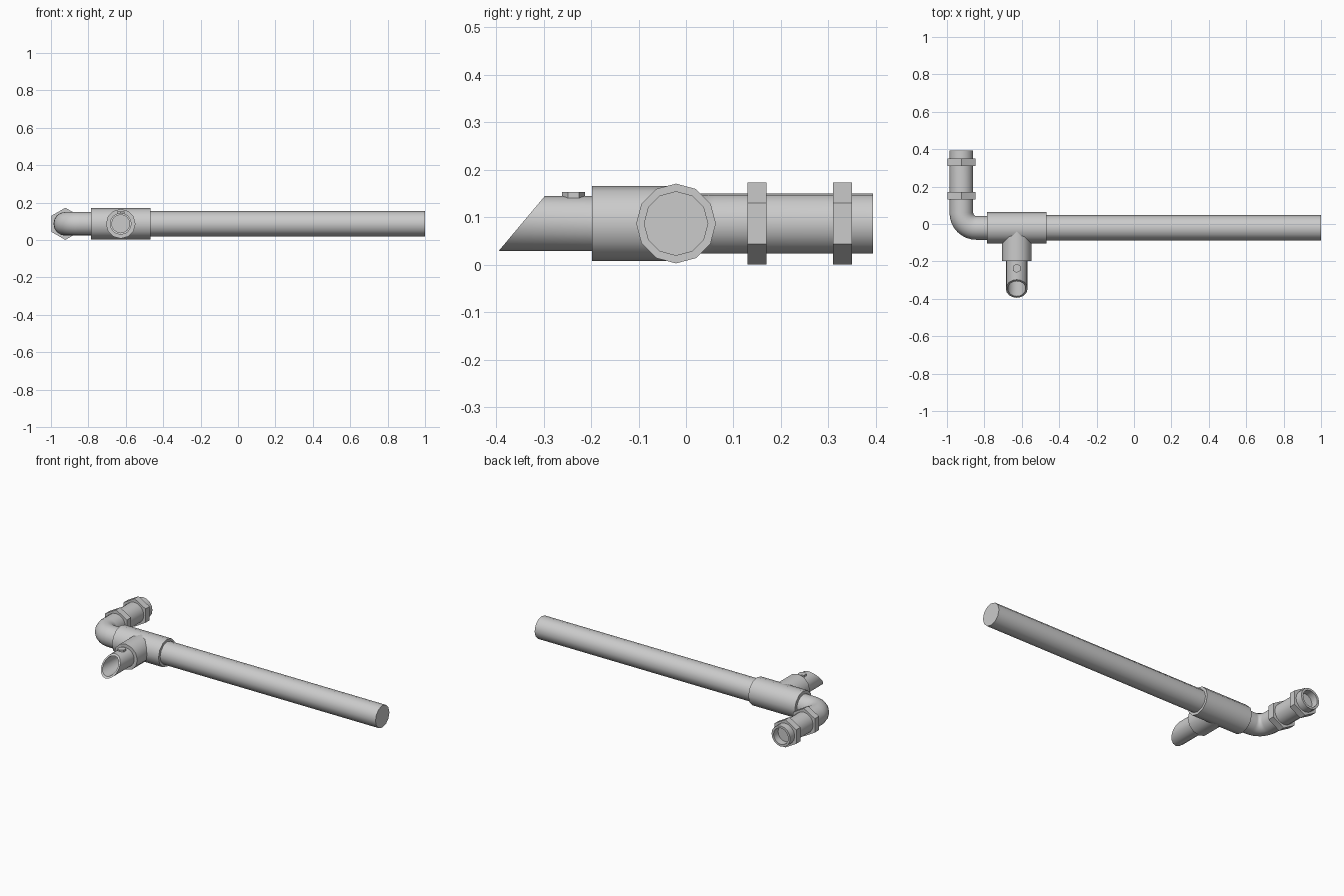
import bpy, bmesh, math
from mathutils import Vector

if "Cube" in bpy.data.objects:
    bpy.data.objects.remove(bpy.data.objects["Cube"])

steel = bpy.data.materials.new("grey_metal")
steel.use_nodes = True
steel.diffuse_color = (0.6, 0.6, 0.6, 1)
steel.node_tree.nodes["Principled BSDF"].inputs["Base Color"].default_value = (0.6, 0.6, 0.6, 1)

AXIS_Y, AXIS_Z = -0.021, 0.087      # centre line of the main pipe
TEE_X, BACK_X = -0.627, -0.923      # spout and rear pipe positions
X, Y, Z = Vector((1, 0, 0)), Vector((0, 1, 0)), Vector((0, 0, 1))


def at(x, y, z=AXIS_Z):
    return Vector((x, y, z))


def sweep(name, stations, sides, up=Z):
    """Join rings (centre, direction, radius, slant) and cap both ends."""
    bm = bmesh.new()
    rings = []
    for centre, direction, radius, *slant in stations:
        side = up.cross(direction)
        ring = []
        for i in range(sides):
            a = math.tau * i / sides
            p = centre + up * (radius * math.cos(a)) + side * (radius * math.sin(a))
            if slant:
                p.y += slant[0] * (p.z - centre.z)
            ring.append(bm.verts.new(p))
        rings.append(ring)
    for a, b in zip(rings, rings[1:]):
        for i in range(sides):
            j = (i + 1) % sides
            bm.faces.new((a[i], a[j], b[j], b[i]))
    bm.faces.new(rings[0])
    bm.faces.new(rings[-1])
    bmesh.ops.recalc_face_normals(bm, faces=bm.faces)
    mesh = bpy.data.meshes.new(name)
    bm.to_mesh(mesh)
    bm.free()
    mesh.materials.append(steel)
    obj = bpy.data.objects.new(name, mesh)
    bpy.context.collection.objects.link(obj)
    bpy.ops.object.select_all(action='DESELECT')
    obj.select_set(True)
    bpy.context.view_layer.objects.active = obj
    bpy.ops.object.shade_smooth_by_angle(angle=math.radians(40))
    return obj


# Long pipe and the tee sleeve around it
sweep("main_pipe", [(at(-0.6, AXIS_Y), X, 0.068), (at(1, AXIS_Y), X, 0.068)], 12)
sweep("tee_sleeve", [(at(-0.786, AXIS_Y), X, 0.084), (at(-0.469, AXIS_Y), X, 0.084)], 12)
sweep("tee_branch", [(at(TEE_X, AXIS_Y), Y, 0.079), (at(TEE_X, -0.198), Y, 0.079)], 12)

# Spout with a slanted open mouth
SLANT = 0.84
sweep("spout", [
    (at(TEE_X, -0.15), Y, 0.058),
    (at(TEE_X, -0.346), Y, 0.058, SLANT),
    (at(TEE_X, -0.346), Y, 0.048, SLANT),
    (at(TEE_X, -0.19), Y, 0.048),
], 16)
sweep("spout_screw", [(at(TEE_X, -0.237, 0.138), Z, 0.024),
                      (at(TEE_X, -0.237, 0.153), Z, 0.024)], 6, up=Y)

# Elbow bending into the open rear pipe
R, BEND = 0.0635, 0.08
centre = at(BACK_X + BEND, AXIS_Y + BEND)
path = [(at(-0.75, AXIS_Y), -X, R)]
for i in range(9):
    a = math.pi / 2 * i / 8
    path.append((centre - X * (BEND * math.sin(a)) - Y * (BEND * math.cos(a)),
                 Y * math.sin(a) - X * math.cos(a), R))
path += [(at(BACK_X, 0.394), Y, R), (at(BACK_X, 0.394), Y, 0.05),
         (at(BACK_X, 0.22), Y, 0.05)]
sweep("elbow_pipe", path, 16)

# Hexagonal nuts on the rear pipe
for name, y in (("inner_nut", 0.15), ("outer_nut", 0.33)):
    # Bored through so that the pipe mouth stays open
    sweep(name, [(at(BACK_X, y + 0.02), Y, 0.06), (at(BACK_X, y + 0.02), Y, 0.086),
                 (at(BACK_X, y - 0.02), Y, 0.086), (at(BACK_X, y - 0.02), Y, 0.06)], 6)
